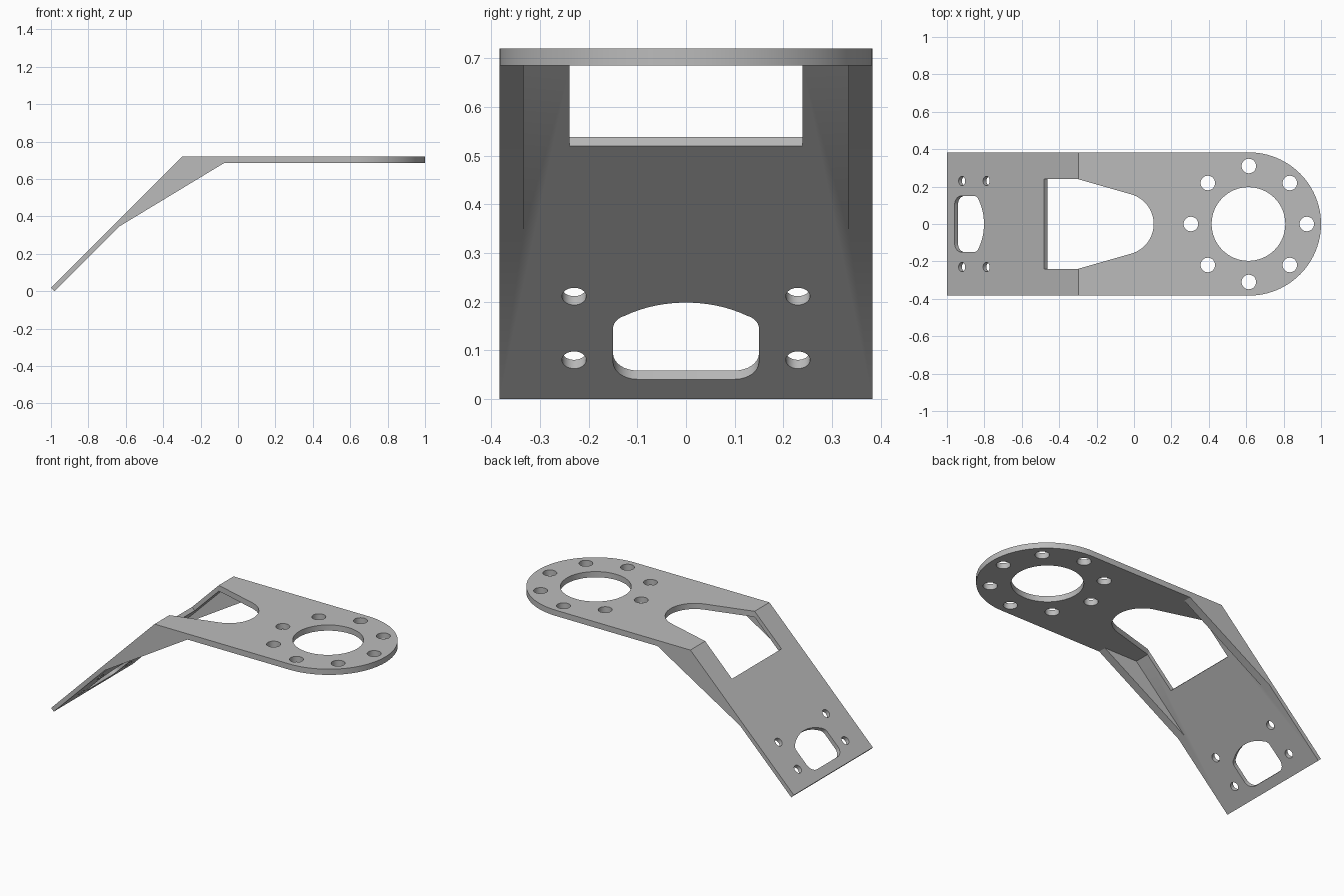
import bpy, bmesh
from math import sin, cos, pi, radians
from mathutils import Matrix, Vector

if "Cube" in bpy.data.objects:
    bpy.data.objects.remove(bpy.data.objects["Cube"])

HALF = 0.383        # half width of the bracket
TOP, UNDER = 0.72, 0.685
RING_X = 0.614      # centre of the bolt circle

steel = bpy.data.materials.new("light grey metal")
steel.use_nodes = True
GREY = (0.5, 0.5, 0.5, 1)
steel.diffuse_color = GREY
steel.node_tree.nodes["Principled BSDF"].inputs["Base Color"].default_value = GREY


def frame(u, v, n, origin=(0, 0, 0)):
    m = Matrix((u, v, n)).transposed().to_4x4()
    m.translation = Vector(origin)
    return m


FLAT = frame((1, 0, 0), (0, 1, 0), (0, 0, 1))
SIDE = frame((1, 0, 0), (0, 0, 1), (0, -1, 0))
D = 0.5 ** 0.5
SLOPE = frame((0, -1, 0), (D, 0, D), (-D, 0, D), (-0.982, 0, 0))


def arc(cx, cy, r, start, end, steps=12):
    angles = [radians(start + (end - start) * i / steps) for i in range(steps + 1)]
    return [(cx + r * cos(a), cy + r * sin(a)) for a in angles]


def circle(cx, cy, r, steps=32):
    return arc(cx, cy, r, 0, 360, steps)[:-1]


def prism(name, points, space, low, high):
    """Closed outline extruded along the third axis of its frame."""
    bm = bmesh.new()
    base = bm.faces.new([bm.verts.new((x, y, low)) for x, y in points])
    new = bmesh.ops.extrude_face_region(bm, geom=[base])["geom"]
    bmesh.ops.translate(bm, vec=(0, 0, high - low),
                        verts=[g for g in new if isinstance(g, bmesh.types.BMVert)])
    bm.transform(space)
    bmesh.ops.recalc_face_normals(bm, faces=bm.faces)
    mesh = bpy.data.meshes.new(name)
    bm.to_mesh(mesh)
    bm.free()
    mesh.materials.append(steel)
    ob = bpy.data.objects.new(name, mesh)
    bpy.context.collection.objects.link(ob)
    return ob


def combine(body, tool, operation):
    mod = body.modifiers.new(operation, "BOOLEAN")
    mod.operation, mod.solver, mod.object = operation, "EXACT", tool
    bpy.context.view_layer.objects.active = body
    bpy.ops.object.modifier_apply(modifier=mod.name)
    bpy.data.objects.remove(tool)


# Bent plate with a rounded end
bracket = prism("bracket", [(-1, 0.018), (-0.298, TOP), (1.1, TOP), (1.1, UNDER),
                            (-0.297, UNDER), (-0.982, 0)], SIDE, -HALF, HALF)
outline = [(-1.1, -HALF - 0.1), (0.3, -HALF - 0.1), (0.3, -HALF)]
outline += [(RING_X + (x - RING_X) * (1 - RING_X) / HALF, y)
            for x, y in arc(RING_X, 0, HALF, -90, 90, 48)]
outline += [(0.3, HALF), (0.3, HALF + 0.1), (-1.1, HALF + 0.1)]
combine(bracket, prism("end_outline", outline, FLAT, -0.1, 1), "INTERSECT")

# Side gussets under the bend, sunk a little into the plate
gusset = [(-0.637, 0.345), (-0.642, 0.352), (-0.302, 0.694), (-0.075, 0.694), (-0.075, UNDER)]
for name, low in (("left_gusset", -HALF), ("right_gusset", HALF - 0.049)):
    combine(bracket, prism(name, gusset, SIDE, low, low + 0.049), "UNION")

# Window across the bend: square on the slope, tapering to a round nose on top
cutters = [
    prism("slope_window", [(-0.362, 0.42), (-0.562, 0.62), (-0.5, 0.9), (-0.3, 0.9),
                           (-0.3, 0.42)], SIDE, -0.24, 0.24),
    prism("top_window", [(-0.31, -0.24), (-0.3, -0.24)] + arc(-0.06, 0, 0.165, -73, 73, 32)
          + [(-0.3, 0.24), (-0.31, 0.24)], FLAT, 0.6, 0.8),
    # Large round hole
    prism("centre_hole", circle(RING_X - 0.002, 0, 0.197, 64), FLAT, 0.6, 0.8),
]

# Ring of bolt holes
for i in range(8):
    a = i * pi / 4
    spot = circle(RING_X + 0.31 * cos(a), 0.31 * sin(a), 0.039)
    cutters.append(prism("bolt_hole", spot, FLAT, 0.6, 0.8))

# Arched opening and four screw holes at the foot
arch = (arc(-0.1, 0.107, 0.05, 180, 270, 8) + arc(0.1, 0.107, 0.05, 270, 360, 8)
        + arc(0.11, 0.205, 0.04, 0, 55, 6) + arc(0, 0.055, 0.225, 56, 124, 16)
        + arc(-0.11, 0.205, 0.04, 125, 180, 6))
cutters.append(prism("foot_opening", arch, SLOPE, -0.05, 0.08))
for side in (-1, 1):
    for up in (0.113, 0.298):
        cutters.append(prism("screw_hole", circle(side * 0.23, up, 0.025), SLOPE, -0.05, 0.08))

for cutter in cutters:
    combine(bracket, cutter, "DIFFERENCE")

bpy.ops.object.select_all(action="DESELECT")
bracket.select_set(True)
bpy.context.view_layer.objects.active = bracket
bpy.ops.object.shade_smooth_by_angle(angle=radians(25))
